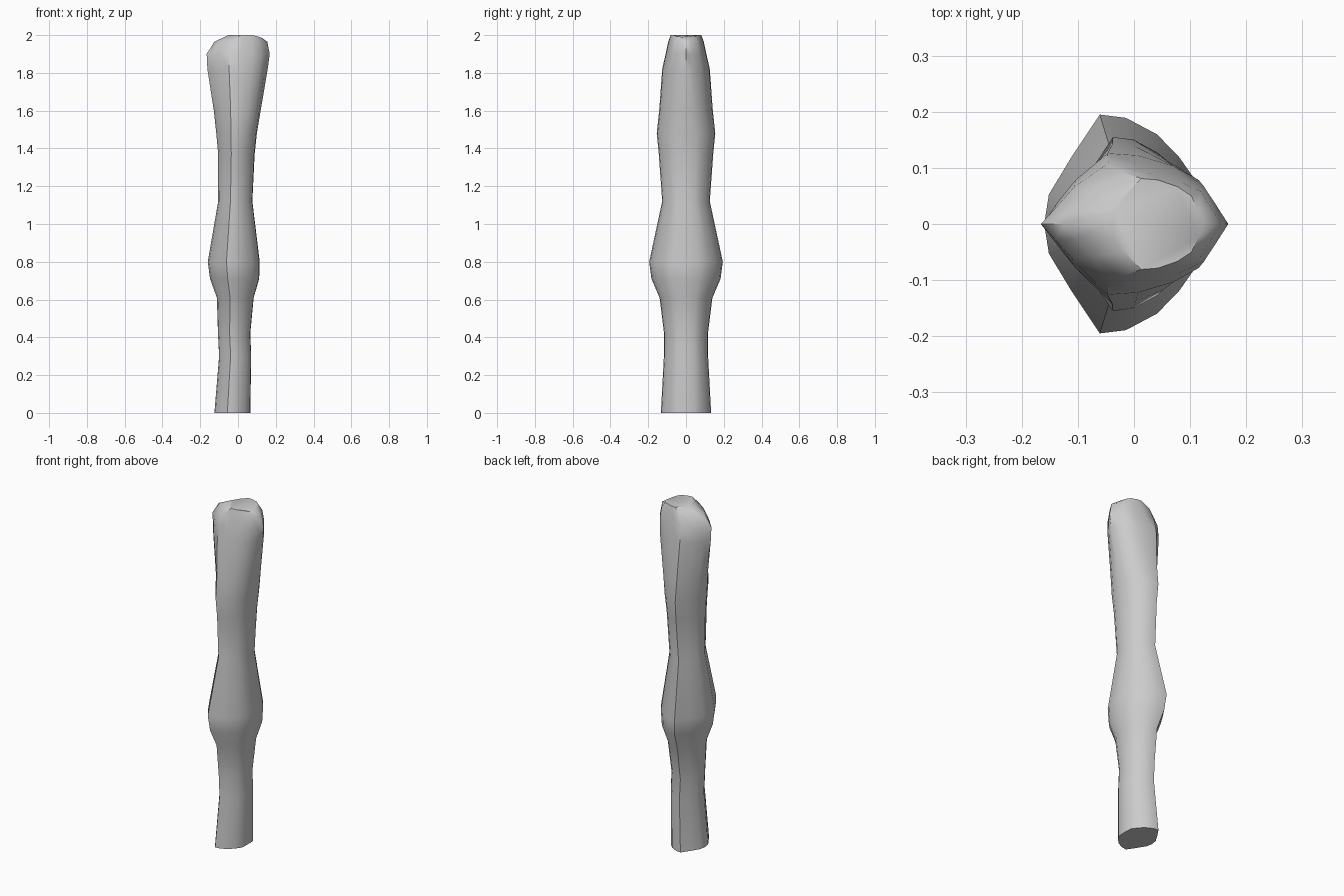
import bpy, bmesh, math

if "Cube" in bpy.data.objects:
    bpy.data.objects.remove(bpy.data.objects["Cube"])

# Cross-sections: z, back x, front x, half depth in y, bluntness of the x ends
SECTIONS = [
    (0.00, -0.125, 0.065, 0.133, 1.0),
    (0.30, -0.100, 0.070, 0.117, 1.0),
    (0.42, -0.106, 0.065, 0.116, 1.0),
    (0.61, -0.112, 0.083, 0.140, 1.0),
    (0.71, -0.148, 0.112, 0.183, 1.0),
    (0.80, -0.160, 0.115, 0.195, 1.0),
    (1.12, -0.105, 0.076, 0.126, 1.0),
    (1.37, -0.105, 0.088, 0.144, 0.9),
    (1.48, -0.115, 0.100, 0.155, 0.8),
    (1.60, -0.128, 0.120, 0.142, 0.6),
    (1.82, -0.162, 0.157, 0.126, 0.2),
    (1.90, -0.166, 0.168, 0.108, 0.0),
    (1.965, -0.125, 0.155, 0.094, 0.0),
    (2.00, -0.050, 0.125, 0.081, 0.0),
]
# Half outline: fraction along x, fraction of half depth
HALF = [(0.18, 0.62), (0.36, 1.0), (0.53, 0.97), (0.73, 0.82), (0.87, 0.62)]


def ring(x0, x1, d, blunt):
    half = [(0.08 * (1 - blunt) + 0.03 * blunt, 0.27)] + HALF
    half.append((0.94 + 0.05 * blunt, 0.29 + 0.09 * blunt))
    outline = [(0, 0)] + half + [(1, 0)] + [(u, -v) for u, v in reversed(half)]
    return [(x0 + u * (x1 - x0), v * d) for u, v in outline]


# Lofted limb
bm = bmesh.new()
rings = []
for z, x0, x1, d, blunt in SECTIONS:
    pts = ring(x0, x1, d, blunt)
    rings.append([bm.verts.new((x, y, z - (max(0, x - 0.08) * 0.3 if z == 2 else 0)))
                  for x, y in pts])
for a, b in zip(rings, rings[1:]):
    n = len(a)
    for i in range(n):
        j = (i + 1) % n
        bm.faces.new((a[i], a[j], b[j], b[i]))
bm.faces.new(rings[0])
bm.faces.new(rings[-1])
bmesh.ops.recalc_face_normals(bm, faces=bm.faces)
mesh = bpy.data.meshes.new("limb")
bm.to_mesh(mesh)
bm.free()
limb = bpy.data.objects.new("limb", mesh)
bpy.context.collection.objects.link(limb)
bpy.context.view_layer.objects.active = limb
limb.select_set(True)
bpy.ops.object.shade_smooth_by_angle(angle=math.radians(40))
